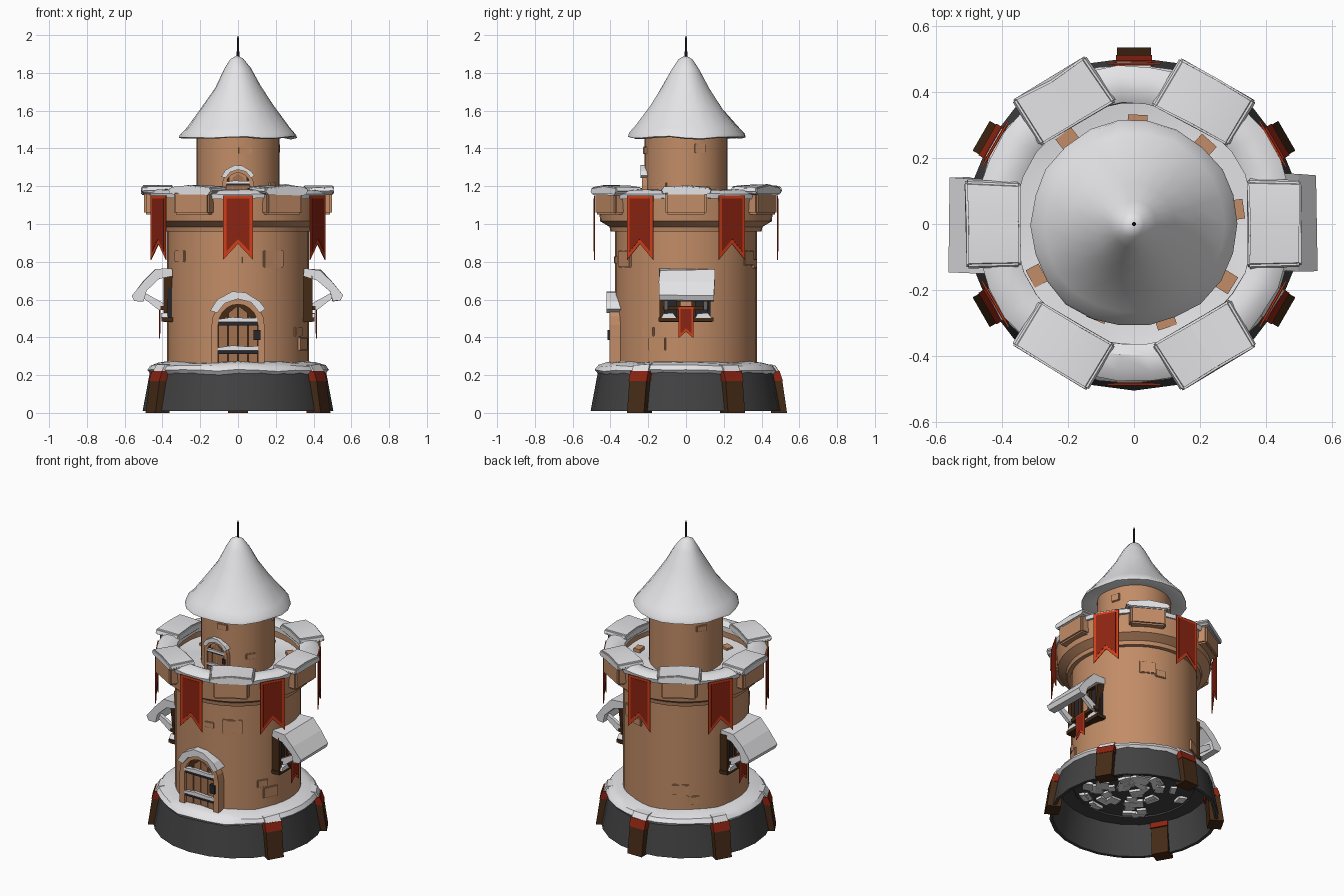
import bpy, bmesh, math, random
from mathutils import Matrix, Vector, noise

random.seed(4)
COLORS = {
    "tan_stone": (0.54, 0.265, 0.135), "dark_stone": (0.055, 0.055, 0.057),
    "snow": (0.78, 0.78, 0.80), "dark_wood": (0.06, 0.024, 0.008),
    "deep_red": (0.26, 0.017, 0.006), "bright_red": (0.62, 0.05, 0.01),
    "metal": (0.02, 0.02, 0.025), "door_wood": (0.36, 0.165, 0.08),
}
MATS = {}
for n, c in COLORS.items():
    MATS[n] = bpy.data.materials.new(n)
    MATS[n].diffuse_color = (*c, 1)


def finish(name, bm, mat, smooth=False, wob=0.0):
    """Turn a bmesh into an object; wob pushes vertices about for lumpy snow."""
    if wob:
        for v in bm.verts:
            v.co += noise.noise_vector(v.co * 7) * wob
    bmesh.ops.recalc_face_normals(bm, faces=bm.faces)
    me = bpy.data.meshes.new(name)
    bm.to_mesh(me)
    bm.free()
    me.materials.append(MATS[mat])
    ob = bpy.data.objects.new(name, me)
    bpy.context.collection.objects.link(ob)
    if smooth:
        bpy.ops.object.select_all(action='DESELECT')
        ob.select_set(True)
        bpy.context.view_layer.objects.active = ob
        bpy.ops.object.shade_smooth_by_angle(angle=math.radians(35))
    return ob


def lathe(name, prof, mat, segs=32, wob=0.0, closed=False):
    bm = bmesh.new()
    rings = []
    for r, z in prof:
        if r < 1e-4:
            rings.append([bm.verts.new((0, 0, z))] * segs)
        else:
            rings.append([bm.verts.new((r * math.cos(2 * math.pi * i / segs),
                                        r * math.sin(2 * math.pi * i / segs), z)) for i in range(segs)])
    pairs = list(zip(rings, rings[1:])) + ([(rings[-1], rings[0])] if closed else [])
    for a, b in pairs:
        for i in range(segs):
            j = (i + 1) % segs
            q = list(dict.fromkeys([a[i], a[j], b[j], b[i]]))
            if len(q) > 2:
                bm.faces.new(q)
    return finish(name, bm, mat, True, wob)


def polar(deg):
    """Local frame: y points outward at this angle, x runs along the wall."""
    return Matrix.Rotation(math.radians(deg - 90), 4, 'Z')


def prism(name, pts, d0, d1, mat, M, side=False, wob=0.0, bevel=0.0):
    """Extrude an outline (u, z) radially, or sideways when side is set."""
    bm = bmesh.new()
    f = lambda p, d: (d, p[0], p[1]) if side else (p[0], d, p[1])
    a = [bm.verts.new(f(p, d0)) for p in pts]
    b = [bm.verts.new(f(p, d1)) for p in pts]
    bm.faces.new(a)
    bm.faces.new(b[::-1])
    for i in range(len(pts)):
        j = (i + 1) % len(pts)
        bm.faces.new((a[i], a[j], b[j], b[i]))
    if bevel:
        bmesh.ops.recalc_face_normals(bm, faces=bm.faces)
        bmesh.ops.bevel(bm, geom=bm.edges[:], offset=bevel, segments=2, affect='EDGES')
    bm.transform(M)
    return finish(name, bm, mat, bool(bevel), wob)


def rect(x0, x1, z0, z1):
    return [(x0, z0), (x1, z0), (x1, z1), (x0, z1)]


def arch(w, z0, zs, rise, n=10):
    mid = [(-w * math.cos(math.pi * i / n), zs + rise * math.sin(math.pi * i / n)) for i in range(n + 1)]
    return [(-w, z0)] + mid + [(w, z0)]


# Flared base shell with a floor inside
lathe("base_ring", [(0.505, 0.01), (0.465, 0.225), (0.36, 0.225), (0.36, 0.205), (0.445, 0.205), (0.485, 0.01)],
      "dark_stone", 24, closed=True)
lathe("base_floor", [(0, 0.215), (0.37, 0.215)], "dark_stone", 24)
lathe("base_snow", [(0.36, 0.235), (0.365, 0.27), (0.42, 0.265), (0.465, 0.25), (0.482, 0.225), (0.465, 0.205)],
      "snow", 28, 0.012, True)
# Loose snowy cobbles under the floor
for i in range(60):
    r, a = 0.33 * math.sqrt(random.random()), random.random() * 360
    M = polar(a) @ Matrix.Translation((0, r, 0.208)) @ Matrix.Rotation(random.uniform(-.2, .2), 4, 'X')
    w, h = random.uniform(0.025, 0.045), random.uniform(0.015, 0.03)
    prism("floor_cobble", rect(-w, w, -0.008, 0.008), -h, h, "snow", M)

# Leaning base posts (none under the door)
for a in (30, 90, 150, 210, 330):
    M = polar(a)
    prism("base_post", [(0.45, 0.0), (0.535, 0.0), (0.51, 0.17), (0.44, 0.17)], -0.052, 0.052, "dark_wood", M, True)
    prism("post_cap", [(0.43, 0.17), (0.513, 0.17), (0.495, 0.222), (0.43, 0.222)], -0.055, 0.055, "deep_red", M, True)
    prism("post_snow", [(0.42, 0.218), (0.493, 0.218), (0.47, 0.255), (0.42, 0.26)], -0.05, 0.05, "snow", M, True, 0.008)

# Main tower, flare and parapet
lathe("tower_wall", [(0.375, 0.215), (0.375, 0.96), (0.40, 0.96), (0.405, 0.985), (0.455, 1.015), (0.465, 1.15),
                     (0.38, 1.15), (0.38, 1.07), (0.2, 1.07)], "tan_stone", 40)
lathe("walkway_snow", [(0.2, 1.085), (0.3, 1.08), (0.385, 1.095)], "snow", 24, 0.015)
lathe("parapet_snow", [(0.365, 1.135), (0.365, 1.165), (0.40, 1.182), (0.45, 1.178), (0.48, 1.16), (0.475, 1.135)],
      "snow", 30, 0.01, True)
for a in range(0, 360, 60):
    M = polar(a)
    prism("merlon_block", rect(-0.108, 0.108, 1.05, 1.175), 0.38, 0.498, "tan_stone", M, bevel=0.01)
    # Snow slab, wider at the outside and softened
    prism("merlon_snow", [(-0.115, 1.155), (0.115, 1.155), (0.135, 1.17), (0.125, 1.195), (0, 1.205),
                          (-0.125, 1.195), (-0.135, 1.17)], 0.345, 0.508, "snow", M, wob=0.012, bevel=0.006)
    # Swallowtail banner between merlons
    B = polar(a + 30)
    prism("banner_trim", [(-.08, 1.15), (.08, 1.15), (.08, .81), (0, .895), (-.08, .81)], 0.483, 0.488, "bright_red", B)
    prism("banner_cloth", [(-.062, 1.135), (.062, 1.135), (.062, .855), (0, .92), (-.062, .855)], 0.481, 0.490,
          "deep_red", B)
for i in range(9):
    M = polar(i * 40 + 8) @ Matrix.Translation((0, random.uniform(0.26, 0.34), 1.085))
    prism("walkway_slab", rect(-0.03, 0.03, -0.01, 0.012), -0.022, 0.022, "tan_stone", M)

# Upper turret, roof and spire
lathe("turret_wall", [(0.22, 1.06), (0.22, 1.5)], "tan_stone", 32)
lathe("roof_snow", [(0.2, 1.475), (0.29, 1.455), (0.312, 1.46), (0.307, 1.478), (0.275, 1.515), (0.195, 1.615),
                    (0.125, 1.725), (0.07, 1.82), (0.035, 1.875), (0, 1.9)], "snow", 22, 0.012)
lathe("roof_spire", [(0.007, 1.87), (0.006, 1.98), (0, 2.0)], "metal", 8)


def doorway(tag, y, z0, s):
    """Arched door with frame, planks, snowy bars and lock, on the front."""
    M = polar(-90) @ Matrix.Translation((0, y, z0)) @ Matrix.Scale(s, 4)
    prism(tag + "_frame", arch(0.14, 0, 0.20, 0.145) + arch(0.105, 0, 0.20, 0.11)[::-1], -0.08, 0.03, "tan_stone", M)
    prism(tag + "_back", arch(0.11, 0, 0.20, 0.115), -0.08, 0.0, "dark_wood", M)
    for k in range(4):
        x0, x1 = -0.105 + k * 0.0525 + 0.002, -0.0525 + k * 0.0525 - 0.002
        top = 0.302 if k in (1, 2) else 0.25
        edge = 0.265 if k in (1, 2) else 0.21
        l, r = (edge, top) if k < 2 else (top, edge)
        prism(tag + "_plank", [(x0, 0), (x1, 0), (x1, r), (x0, l)], -0.02, 0.012, "door_wood", M)
    for z in (0.06, 0.21):
        prism(tag + "_bar", rect(-0.108, 0.108, z - 0.012, z + 0.012), 0, 0.022, "metal", M)
        prism(tag + "_bar_snow", [(-0.105, z + 0.005), (0.105, z + 0.005), (0.11, z + 0.02), (0.03, z + 0.032),
                                  (-0.06, z + 0.026), (-0.11, z + 0.03)], 0, 0.03, "snow", M)
    prism(tag + "_lock", rect(-0.12, -0.083, 0.12, 0.175), 0, 0.04, "metal", M)
    outer = [(-0.145, 0.285), (-0.115, 0.325), (-0.04, 0.372), (0.03, 0.378), (0.11, 0.335), (0.148, 0.275)]
    inner = [(0.11, 0.265), (0.07, 0.315), (0, 0.338), (-0.07, 0.32), (-0.115, 0.265)]
    prism(tag + "_arch_snow", outer + inner, -0.06, 0.045, "snow", M)


doorway("main_door", 0.375, 0.265, 1.0)
doorway("turret_door", 0.215, 1.085, 0.6)

# Side windows with snowy awnings
for a in (0, 180):
    M = polar(a)
    prism("window_panel", rect(-0.13, 0.13, 0.49, 0.73), 0.30, 0.372, "metal", M)
    prism("window_frame", rect(-0.14, 0.14, 0.48, 0.74) + [(-0.14, 0.48), (-0.11, 0.51), (-0.11, 0.71), (0.11, 0.71),
          (0.11, 0.51), (-0.11, 0.51)][1:] + [(-0.1401, 0.4801)], 0.30, 0.395, "dark_wood", M)
    for x in (-0.04, 0.04):
        prism("window_bar", rect(x - 0.01, x + 0.01, 0.5, 0.72), 0.36, 0.388, "dark_wood", M)
    prism("window_ledge", rect(-0.145, 0.145, 0.485, 0.505), 0.34, 0.405, "dark_wood", M)
    for x0, x1 in ((-0.135, -0.05), (0.05, 0.13)):
        prism("ledge_snow", [(x0, 0.503), (x1, 0.503), (x1 - 0.01, 0.525), (x0 + 0.02, 0.53)], 0.37, 0.408, "snow", M)
    prism("awning_snow", [(0.35, 0.765), (0.435, 0.758), (0.50, 0.695), (0.558, 0.622), (0.545, 0.595), (0.50, 0.59),
                          (0.485, 0.645), (0.42, 0.705), (0.35, 0.725)], -0.148, 0.142, "snow", M, True, 0.01)
    for x in (-0.115, 0.095):
        prism("awning_strut", [(0.385, 0.545), (0.42, 0.545), (0.51, 0.615), (0.50, 0.64), (0.385, 0.575)],
              x, x + 0.022, "snow", M, True)
    prism("awning_beam", rect(-0.12, 0.12, 0.545, 0.565), 0.375, 0.41, "dark_wood", M)
    # Little banner below the awning
    prism("small_banner_trim", [(-.04, .56), (.04, .56), (.04, .395), (0, .43), (-.04, .395)], 0.413, 0.417, "bright_red", M)
    prism("small_banner_cloth", [(-.03, .55), (.03, .55), (.03, .42), (0, .447), (-.03, .42)], 0.411, 0.419, "deep_red", M)

# Slightly raised wall bricks: angle, z, half width, half height, wall radius
for a, z, w, h, r in ((-60, 0.815, 0.06, 0.045, 0.375), (-82, 0.81, 0.03, 0.02, 0.375), (-24, 0.365, 0.05, 0.035, 0.375),
                      (-32, 0.43, 0.035, 0.025, 0.375), (62, 0.82, 0.05, 0.04, 0.375), (75, 0.79, 0.035, 0.025, 0.375),
                      (120, 0.40, 0.05, 0.035, 0.375), (132, 0.33, 0.035, 0.03, 0.375), (215, 0.83, 0.045, 0.03, 0.375),
                      (-80, 1.39, 0.035, 0.02, 0.22), (20, 1.40, 0.03, 0.025, 0.22), (-35, 1.2, 0.03, 0.02, 0.22),
                      (150, 1.38, 0.035, 0.02, 0.22)):
    prism("wall_brick", rect(-w, w, z - h, z + h), r - 0.03, r + 0.007, "tan_stone", polar(a), bevel=0.004)
